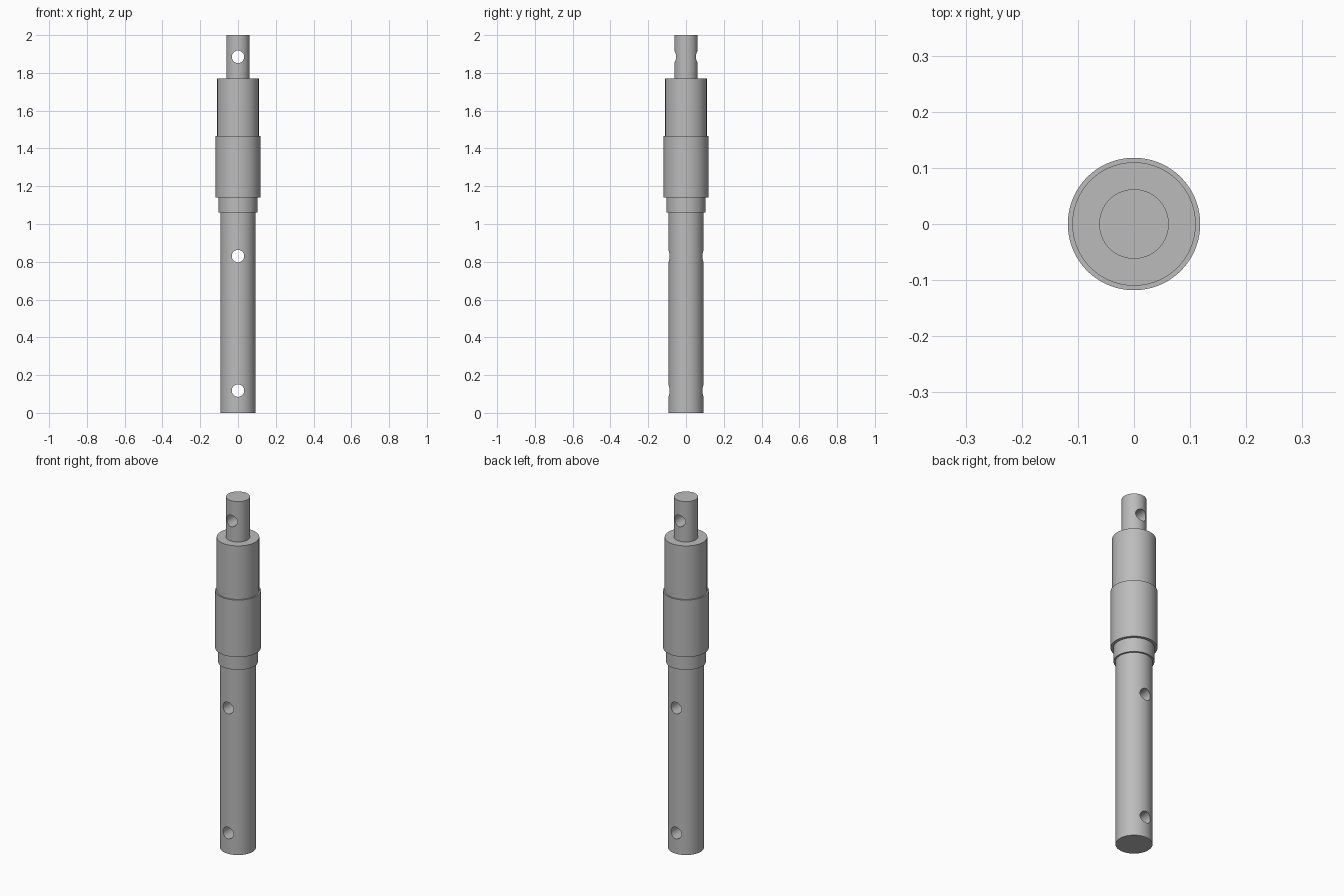
import bpy, bmesh, math

cube = bpy.data.objects.get("Cube")
if cube:
    bpy.data.objects.remove(cube, do_unlink=True)

SEGMENTS = 96

# Single bare metal colour
steel = bpy.data.materials.new("grey_steel")
steel.use_nodes = True
colour = (0.5, 0.5, 0.5, 1)
steel.diffuse_color = colour
steel.node_tree.nodes["Principled BSDF"].inputs["Base Color"].default_value = colour

# Stepped shaft sections: radius, bottom, top
sections = [
    (0.093, 0.00, 1.06),    # main shaft
    (0.103, 1.06, 1.14),    # small collar
    (0.118, 1.14, 1.465),   # wide sleeve
    (0.110, 1.465, 1.77),   # upper barrel
    (0.062, 1.77, 2.00),    # top pin
]
profile = [(0, 0)]
for radius, bottom, top in sections:
    profile += [(radius, bottom), (radius, top)]
profile.append((0, sections[-1][2]))

# Turn the profile around the upright axis
bm = bmesh.new()
verts = [bm.verts.new((r, 0, z)) for r, z in profile]
edges = [bm.edges.new(pair) for pair in zip(verts, verts[1:])]
bmesh.ops.spin(bm, geom=verts + edges, cent=(0, 0, 0), axis=(0, 0, 1),
               angle=math.tau, steps=SEGMENTS, use_merge=True)
bmesh.ops.remove_doubles(bm, verts=bm.verts, dist=0.0001)
bmesh.ops.recalc_face_normals(bm, faces=bm.faces)
mesh = bpy.data.meshes.new("stepped_shaft")
bm.to_mesh(mesh)
bm.free()
mesh.materials.append(steel)
shaft = bpy.data.objects.new("stepped_shaft", mesh)
bpy.context.collection.objects.link(shaft)

# Cross holes drilled from front to back
cutters = []
for name, z in (("lower", 0.118), ("middle", 0.83), ("top", 1.885)):
    bpy.ops.mesh.primitive_cylinder_add(vertices=48, radius=0.033, depth=0.5,
                                        location=(0, 0, z),
                                        rotation=(math.pi / 2, 0, 0))
    cutter = bpy.context.object
    cutter.name = name + "_hole_cutter"
    cutter.hide_render = True
    cutter.data.materials.append(steel)
    cutters.append(cutter)
    drill = shaft.modifiers.new(name + "_hole", 'BOOLEAN')
    drill.operation = 'DIFFERENCE'
    drill.solver = 'EXACT'
    drill.object = cutter

# Apply the holes, then smooth the round walls and keep the steps crisp
bpy.ops.object.select_all(action='DESELECT')
shaft.select_set(True)
bpy.context.view_layer.objects.active = shaft
for modifier in list(shaft.modifiers):
    bpy.ops.object.modifier_apply(modifier=modifier.name)
for cutter in cutters:
    bpy.data.objects.remove(cutter, do_unlink=True)
bpy.ops.object.shade_smooth_by_angle(angle=math.radians(30))
